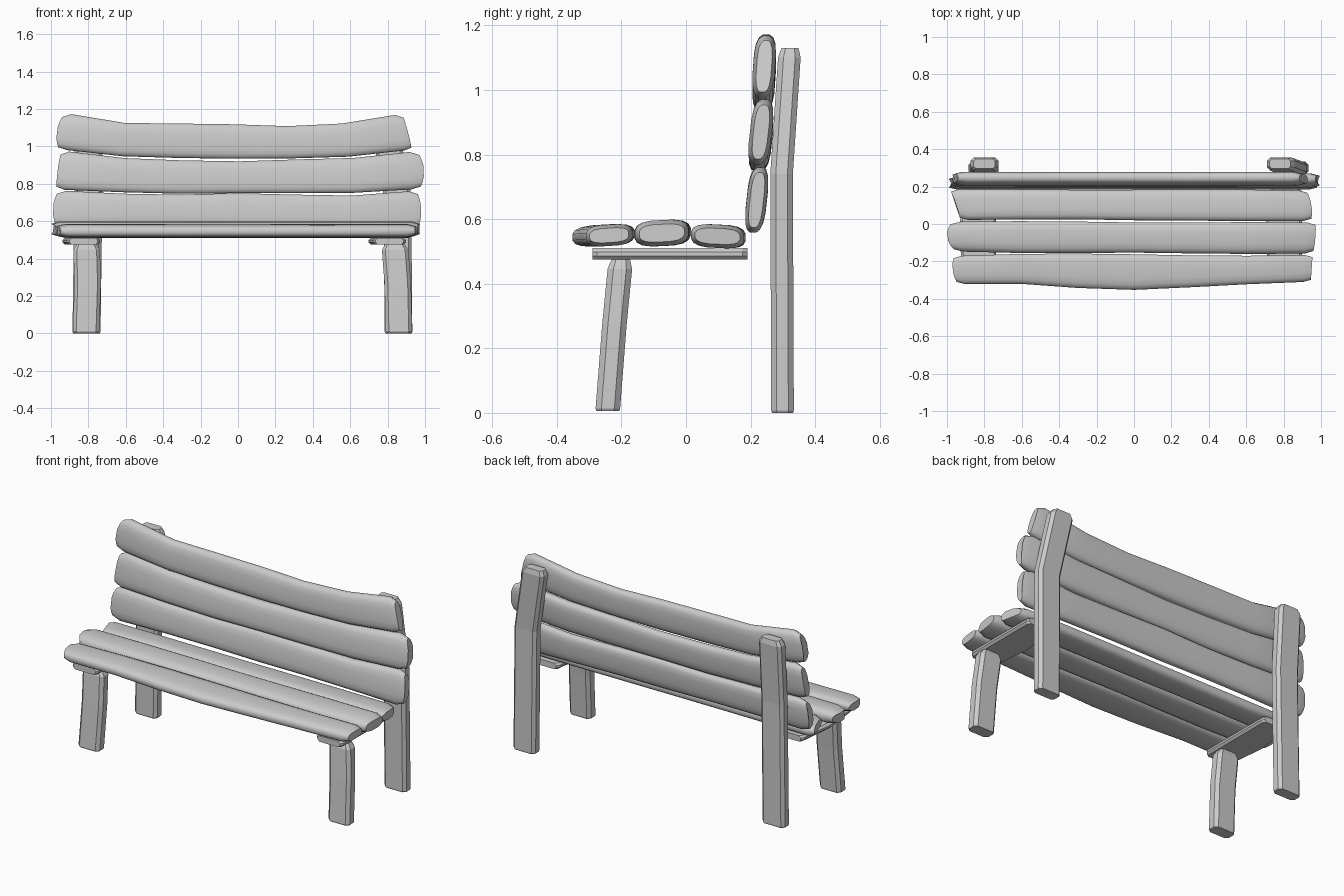
import bpy, bmesh
from math import cos, sin, pi, copysign
from mathutils import Vector

if "Cube" in bpy.data.objects:
    bpy.data.objects.remove(bpy.data.objects["Cube"])


def loft(name, rings, smooth=False):
    """Skin a list of equal-length point rings and cap both ends."""
    bm = bmesh.new()
    vr = [[bm.verts.new(p) for p in r] for r in rings]
    n = len(vr[0])
    for a, b in zip(vr, vr[1:]):
        for i in range(n):
            j = (i + 1) % n
            bm.faces.new((a[i], a[j], b[j], b[i]))
    bm.faces.new(vr[0])
    bm.faces.new(vr[-1])
    bmesh.ops.recalc_face_normals(bm, faces=bm.faces)
    me = bpy.data.meshes.new(name)
    bm.to_mesh(me)
    bm.free()
    ob = bpy.data.objects.new(name, me)
    bpy.context.collection.objects.link(ob)
    if smooth:
        bpy.ops.object.select_all(action='DESELECT')
        ob.select_set(True)
        bpy.context.view_layer.objects.active = ob
        bpy.ops.object.shade_smooth_by_angle(angle=0.7)
    return ob


def bow(e, u):
    """Plank end outline: x at the low edge, middle and high edge."""
    lo, mid, hi = e
    return mid + (hi - lo) / 2 * u + ((hi + lo) / 2 - mid) * u * u


def plank(name, left, right, lows, highs, depth, thick, tilt, upright):
    """Wavy plank along x with rounded section and worn ends."""
    fr = [0, .022, .18, .34, .5, .66, .82, .978, 1]
    lows = [lows[0]] + lows + [lows[-1]]
    highs = [highs[0]] + highs + [highs[-1]]
    rings = []
    for k, f in enumerate(fr):
        end = k in (0, len(fr) - 1)
        su, sv = (.84, .68) if end else (1, 1)
        c, h = (lows[k] + highs[k]) / 2, (highs[k] - lows[k]) / 2
        ring = []
        for i in range(16):
            a = 2 * pi * (i + .5) / 16
            u = copysign(abs(cos(a)) ** .6, cos(a)) * su / .988
            v = copysign(abs(sin(a)) ** .75, sin(a)) * sv / .985
            x = bow(left, u) * (1 - f) + bow(right, u) * f
            w = c + u * h
            d = depth + v * thick / 2 + tilt * u * h
            ring.append((x, d, w) if upright else (x, w, d))
        rings.append(ring)
    return loft(name, rings, True)


def octagon(w, d, c):
    """Chamfered rectangle, w x d, corner cut c."""
    w, d = w / 2, d / 2
    return [(w, d - c), (w - c, d), (c - w, d), (-w, d - c),
            (-w, c - d), (c - w, -d), (w - c, -d), (w, c - d)]


def post(name, path, w, d, c):
    """Vertical timber through (x, y, z) points with a bevelled top."""
    top, prev = Vector(path[-1]), Vector(path[-2])
    neck = top + (prev - top).normalized() * .03
    stations = [(Vector(p), 1) for p in path[:-1]] + [(neck, 1), (top, .76)]
    low = stations[0][0]
    stations[0] = (low, .94)
    stations.insert(1, (low + Vector((0, 0, .008)), 1))
    return loft(name, [[(p.x + a * s, p.y + b * s, p.z) for a, b in octagon(w, d, c)]
                       for p, s in stations])


# Backrest planks
plank("back_plank_top", (-.955, -.97, -.93), (.93, .91, .88),
      [.98, .947, .938, .934, .936, .945, .978],
      [1.172, 1.125, 1.122, 1.118, 1.108, 1.122, 1.168], .242, .068, .07, True)
plank("back_plank_middle", (-.97, -.965, -.945), (.97, .995, .96),
      [.768, .755, .747, .75, .75, .752, .77],
      [.972, .937, .925, .92, .93, .938, .97], .232, .068, .11, True)
plank("back_plank_bottom", (-.97, -.99, -.96), (.96, .98, .955),
      [.57, .575, .575, .57, .57, .565, .558],
      [.762, .747, .742, .75, .742, .737, .76], .219, .062, .11, True)

# Seat planks
plank("seat_plank_front", (-.94, -.97, -.96), (.945, .95, .955),
      [-.322, -.32, -.342, -.352, -.338, -.322, -.31],
      [-.17, -.16, -.158, -.162, -.168, -.17, -.166], .55, .066, .06, False)
plank("seat_plank_middle", (-.95, -1, -.97), (.955, .97, .97),
      [-.148, -.155, -.155, -.153, -.157, -.16, -.158],
      [.012, .015, .013, .008, .008, .01, .008], .557, .08, .05, False)
plank("seat_plank_back", (-.93, -.95, -.985), (.945, .95, .92),
      [.022, .025, .025, .02, .018, .016, .015],
      [.185, .185, .183, .183, .184, .184, .18], .547, .072, -.05, False)

# Seat bearers running front to back
for side, x in (("left", -.825), ("right", .81)):
    rings = []
    for y, dx, w in ((-.29, 0, .15), (-.275, 0, .175), (-.05, -.012, .2),
                     (.175, 0, .175), (.19, 0, .15)):
        rings.append([(x + dx + a, y, .4925 + b) for a, b in octagon(w, .036, .012)])
    loft("seat_bearer_" + side, rings)

# Front legs, slanting forward to the ground
post("front_leg_left", [(-.812, -.242, .006), (-.804, -.222, .27), (-.81, -.202, .475)],
     .142, .076, .018)
post("front_leg_right", [(.86, -.242, .006), (.854, -.222, .27), (.838, -.202, .475)],
     .142, .076, .018)

# Back legs, bending backward above the seat
post("back_leg_left", [(-.81, .299, 0), (-.8, .296, .74), (-.8, .322, 1.13)],
     .15, .07, .017)
post("back_leg_right", [(.858, .299, 0), (.852, .296, .74), (.78, .322, 1.13)],
     .148, .07, .017)
